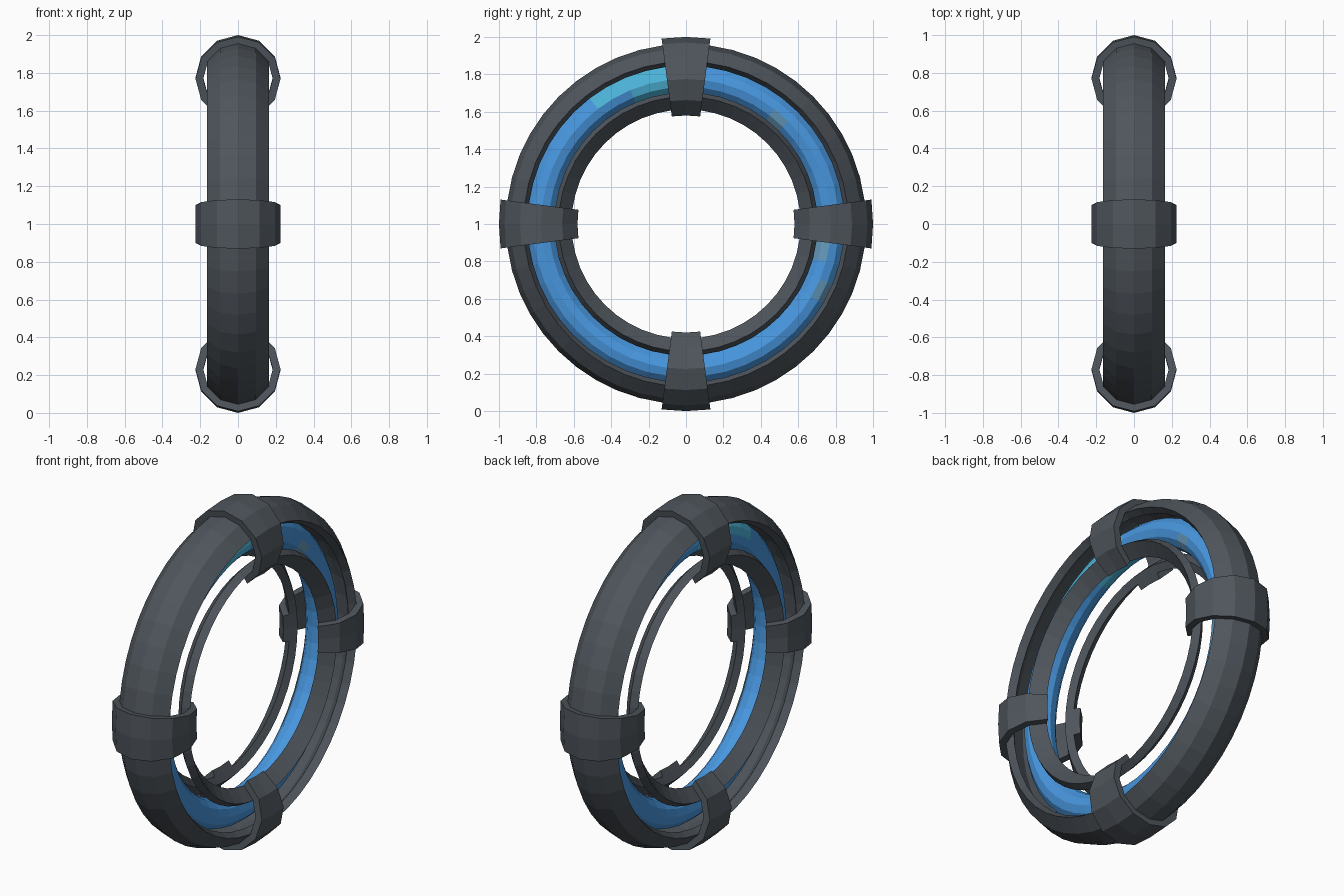
import bpy, bmesh, math

if "Cube" in bpy.data.objects:
    bpy.data.objects.remove(bpy.data.objects["Cube"])

R = 0.775          # distance from ring centre to tube centre
SEG = 48           # steps round the ring


def material(name, rgb):
    m = bpy.data.materials.new(name)
    m.diffuse_color = (*rgb, 1)
    m.use_nodes = True
    m.node_tree.nodes["Principled BSDF"].inputs["Base Color"].default_value = m.diffuse_color
    return m


GREY = material("dark_grey_metal", (0.078, 0.092, 0.108))
BLUE = material("glow_blue", (0.065, 0.31, 0.74))
CYAN = material("glow_cyan", (0.075, 0.46, 0.70))
PALE = material("glow_grey_blue", (0.13, 0.32, 0.50))


def arc_profile(r_out, r_in, a0, a1):
    """Closed C section (x, radius) with 30 degree facets; 0 points outward."""
    angles = [math.radians(a) for a in range(a0, a1 + 1, 30)]
    pts = [(r_out * math.sin(a), R + r_out * math.cos(a)) for a in angles]
    return pts + [(r_in * math.sin(a), R + r_in * math.cos(a)) for a in reversed(angles)]


def sweep(name, profile, start, steps, mats):
    """Sweep a section round the x axis; angle 0 is up, positive toward +y."""
    bm = bmesh.new()
    full = steps == SEG
    rings = []
    for i in range(steps if full else steps + 1):
        a = math.radians(start + i * 360 / SEG)
        rings.append([bm.verts.new((x, r * math.sin(a), 1 + r * math.cos(a)))
                      for x, r in profile])
    n = len(profile)
    for i in range(steps):
        p, q = rings[i], rings[(i + 1) % len(rings)]
        for j in range(n):
            k = (j + 1) % n
            bm.faces.new((p[j], p[k], q[k], q[j]))
    if not full:
        # end caps as quads between outer and inner arcs
        for ring in (rings[0], rings[-1]):
            for j in range(n // 2 - 1):
                bm.faces.new((ring[j], ring[j + 1], ring[n - 2 - j], ring[n - 1 - j]))
    bmesh.ops.recalc_face_normals(bm, faces=bm.faces)
    me = bpy.data.meshes.new(name)
    bm.to_mesh(me)
    bm.free()
    for m in mats:
        me.materials.append(m)
    ob = bpy.data.objects.new(name, me)
    bpy.context.collection.objects.link(ob)
    return ob


# outer shell and the two inner rails
sweep("outer_shell", arc_profile(0.188, 0.142, -60, 60), 0, SEG, [GREY])
sweep("inner_rail_right", arc_profile(0.188, 0.142, 120, 150), 0, SEG, [GREY])
sweep("inner_rail_left", arc_profile(0.188, 0.142, -150, -120), 0, SEG, [GREY])

# four clamps, open on the inside
for i, side in enumerate(("top", "right", "bottom", "left")):
    sweep("clamp_" + side, arc_profile(0.225, 0.184, -150, 150), i * 90 - 7.5, 2, [GREY])

# glowing core tube
core_r = 0.085
core_profile = [(core_r * math.sin(math.radians(a)), R + core_r * math.cos(math.radians(a)))
                for a in range(0, 360, 30)]
core = sweep("glowing_core", core_profile, 0, SEG, [BLUE, CYAN, PALE])

# cyan stretch beside the top clamp, and a few pale patches
for f in core.data.polygons:
    c = f.center
    ang = math.degrees(math.atan2(c.y, c.z - 1))
    rad = math.hypot(c.y, c.z - 1)
    if -24 < ang < 0 or (-37 < ang < 0 and rad > R):
        f.material_index = 1
    elif c.x > 0.05 and rad < R and (37 < ang < 45 or 90 < ang < 102):
        f.material_index = 2
    elif c.x > 0.05 and rad > R and 112 < ang < 120:
        f.material_index = 2
